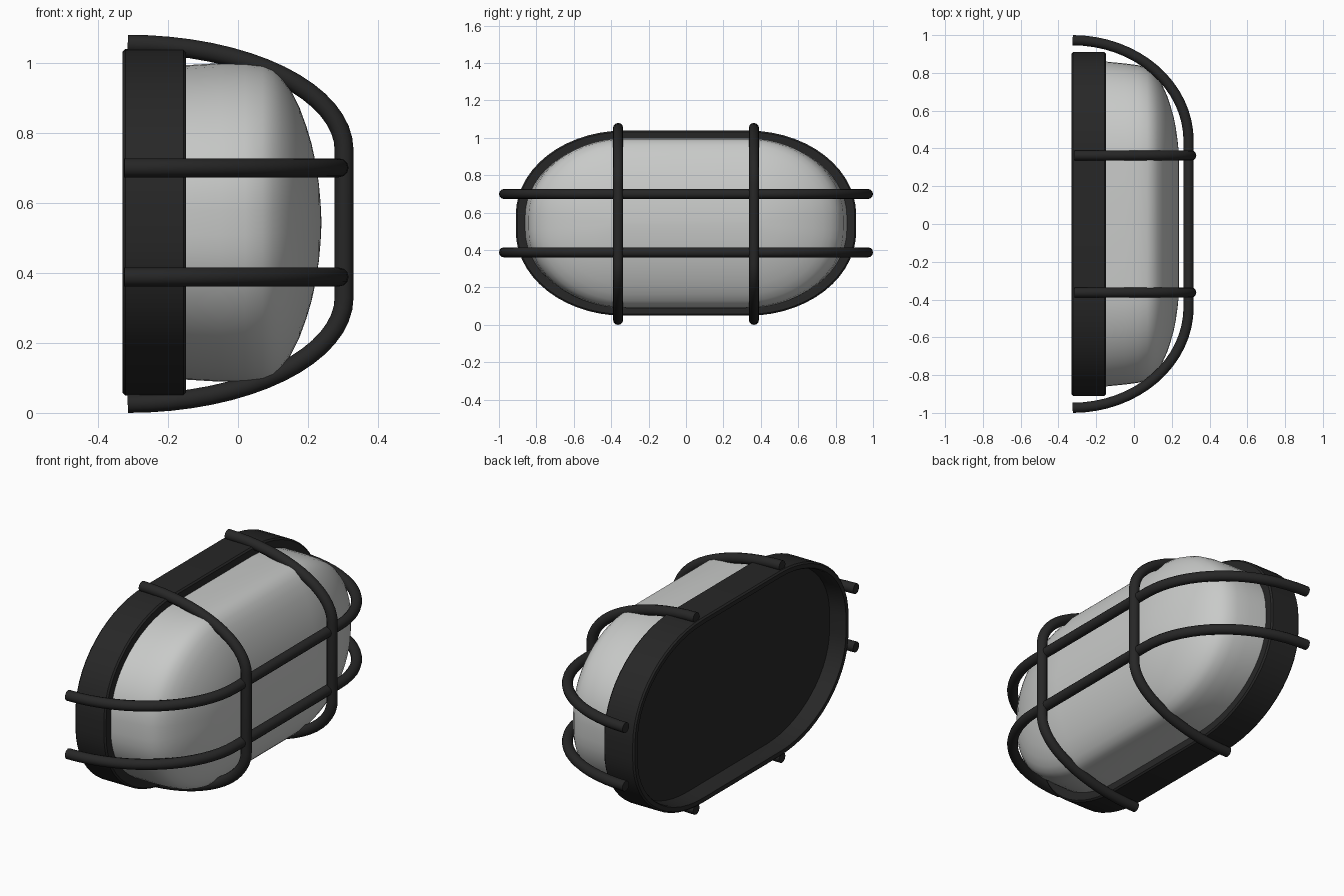
import bpy, bmesh, math

if "Cube" in bpy.data.objects:
    bpy.data.objects.remove(bpy.data.objects["Cube"])

ZC = 0.544  # height of the lamp centre


def material(name, rgb):
    m = bpy.data.materials.new(name)
    m.diffuse_color = (*rgb, 1)
    m.use_nodes = True
    m.node_tree.nodes["Principled BSDF"].inputs["Base Color"].default_value = m.diffuse_color
    return m


BLACK = material("black_metal", (0.02, 0.02, 0.02))
GLASS = material("frosted_glass", (0.58, 0.59, 0.58))


def smooth(ob, angle):
    bpy.ops.object.select_all(action='DESELECT')
    ob.select_set(True)
    bpy.context.view_layer.objects.active = ob
    bpy.ops.object.shade_smooth_by_angle(angle=math.radians(angle))


def ring(x, hy, hz, ry, rz, n=14):
    """Rounded rectangle in the yz plane with elliptical corners."""
    pts = []
    for q, (sy, sz) in enumerate([(1, 1), (-1, 1), (-1, -1), (1, -1)]):
        for i in range(n + 1):
            a = math.pi / 2 * (q + i / n)
            pts.append((x, sy * (hy - ry) + ry * math.cos(a),
                        ZC + sz * (hz - rz) + rz * math.sin(a)))
    return pts


def loft(name, rings, mat, angle):
    bm = bmesh.new()
    loops = [[bm.verts.new(p) for p in r] for r in rings]
    for a, b in zip(loops, loops[1:]):
        for i in range(len(a)):
            j = (i + 1) % len(a)
            bm.faces.new((a[i], a[j], b[j], b[i]))
    bm.faces.new(loops[0])
    bm.faces.new(loops[-1])
    bmesh.ops.recalc_face_normals(bm, faces=bm.faces)
    me = bpy.data.meshes.new(name)
    bm.to_mesh(me)
    bm.free()
    me.materials.append(mat)
    ob = bpy.data.objects.new(name, me)
    bpy.context.collection.objects.link(ob)
    smooth(ob, angle)


# Housing: (x, inset from the outline), from the recessed back to the front rim
base = [(-0.24, 0.04), (-0.322, 0.035), (-0.33, 0.03), (-0.33, 0.008), (-0.322, 0),
        (-0.156, 0), (-0.148, 0.008), (-0.148, 0.035), (-0.156, 0.1)]
loft("housing", [ring(x, 0.91 - d, 0.495 - d, 0.58 - d, 0.45 - d) for x, d in base],
     BLACK, 35)

# Glass dome: (x, half length, half height)
dome = [(-0.2, 0.862, 0.447), (-0.15, 0.86, 0.449), (-0.05, 0.85, 0.455),
        (0.02, 0.841, 0.455), (0.07, 0.826, 0.45), (0.1, 0.803, 0.438),
        (0.125, 0.775, 0.415), (0.15, 0.735, 0.38), (0.175, 0.68, 0.33),
        (0.195, 0.62, 0.275), (0.21, 0.565, 0.225), (0.222, 0.505, 0.17),
        (0.231, 0.44, 0.11), (0.236, 0.39, 0.055), (0.238, 0.345, 0.012)]
loft("glass_dome", [ring(x, hy, hz, hy - 0.32, hz * 0.92) for x, hy, hz in dome],
     GLASS, 60)


def bar(name, x0, x1, half, straight, place):
    """Guard bar: two quarter ellipses joined by a straight run."""
    n = 16
    arc = [(x0 + (x1 - x0) * math.sin(math.pi / 2 * i / n),
            straight + (half - straight) * math.cos(math.pi / 2 * i / n))
           for i in range(n + 1)]
    path = arc + [(x, -s) for x, s in reversed(arc)]
    cu = bpy.data.curves.new(name, 'CURVE')
    cu.dimensions = '3D'
    cu.bevel_depth = 0.027
    cu.bevel_resolution = 4
    cu.use_fill_caps = True
    sp = cu.splines.new('POLY')
    sp.points.add(len(path) - 1)
    for p, (x, s) in zip(sp.points, path):
        p.co = (*place(x, s), 1)
    cu.materials.append(BLACK)
    ob = bpy.data.objects.new(name, cu)
    bpy.context.collection.objects.link(ob)
    bpy.ops.object.select_all(action='DESELECT')
    ob.select_set(True)
    bpy.context.view_layer.objects.active = ob
    bpy.ops.object.convert(target='MESH')
    smooth(bpy.context.object, 40)


# Wire guard
for side, y in (("left", -0.363), ("right", 0.363)):
    bar("upright_bar_" + side, -0.315, 0.303, 0.513, 0.21,
        lambda x, s, y=y: (x, y, 0.54 + s))
for level, z in (("lower", 0.388), ("upper", 0.7)):
    bar("cross_bar_" + level, -0.325, 0.289, 0.973, 0.44,
        lambda x, s, z=z: (x, s, z))
